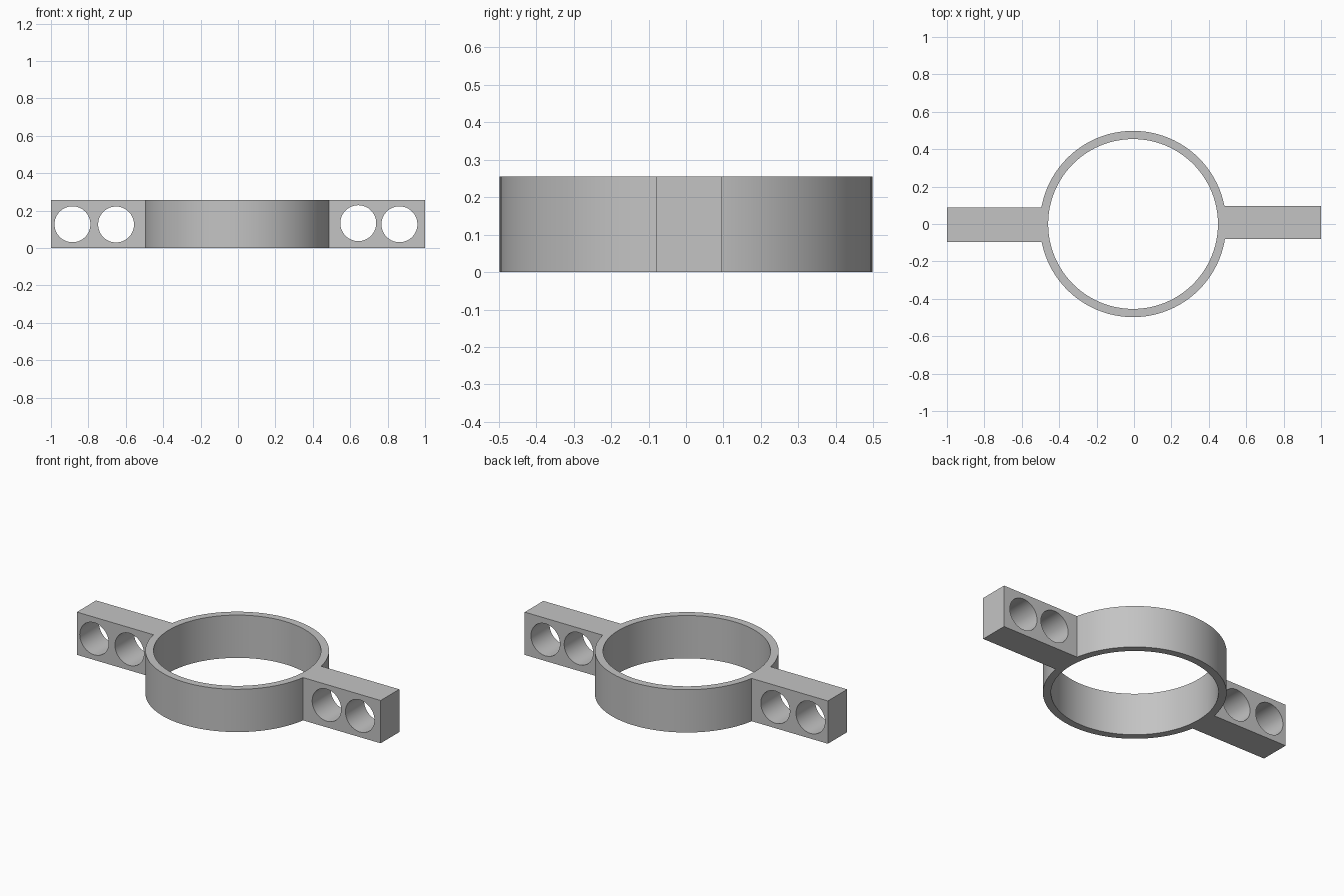
import bpy
import math

old = bpy.data.objects.get("Cube")
if old:
    bpy.data.objects.remove(old)

H = 0.256          # height of the whole clamp
CX = -0.005        # ring centre

grey = bpy.data.materials.new("plain grey")
grey.use_nodes = True
grey.diffuse_color = (0.55, 0.55, 0.55, 1)
grey.node_tree.nodes["Principled BSDF"].inputs["Base Color"].default_value = (0.55, 0.55, 0.55, 1)


def cylinder(name, radius, depth, loc, rot=(0, 0, 0), sides=96):
    bpy.ops.mesh.primitive_cylinder_add(vertices=sides, radius=radius, depth=depth,
                                        location=loc, rotation=rot)
    ob = bpy.context.object
    ob.name = name
    ob.data.materials.append(grey)
    return ob


def box(name, x0, x1, y0, y1):
    bpy.ops.mesh.primitive_cube_add(size=1, location=((x0 + x1) / 2, (y0 + y1) / 2, H / 2))
    ob = bpy.context.object
    ob.name = name
    ob.scale = (x1 - x0, y1 - y0, H)
    bpy.ops.object.transform_apply(location=False, rotation=False, scale=True)
    ob.data.materials.append(grey)
    return ob


def combine(target, tool, operation):
    mod = target.modifiers.new(operation.lower(), 'BOOLEAN')
    mod.operation = operation
    mod.solver = 'EXACT'
    mod.object = tool
    bpy.context.view_layer.objects.active = target
    bpy.ops.object.modifier_apply(modifier=mod.name)
    bpy.data.objects.remove(tool)


# Ring body with a side arm on each side, inner ends buried in the ring wall
clamp = cylinder("clamp_ring", 0.498, H, (CX, 0, H / 2))
combine(clamp, box("right_arm", -1, -0.47, -0.095, 0.087), 'UNION')
combine(clamp, box("left_arm", 0.46, 1, -0.08, 0.096), 'UNION')

# Central bore
combine(clamp, cylinder("bore", 0.454, 1, (CX, 0, H / 2)), 'DIFFERENCE')

# Two bolt holes through each arm
for x, z in ((-0.885, 0.127), (-0.652, 0.126), (0.643, 0.133), (0.863, 0.127)):
    hole = cylinder("bolt_hole", 0.096, 1, (x, 0, z), (math.pi / 2, 0, 0), 64)
    combine(clamp, hole, 'DIFFERENCE')

# Smooth round walls, crisp edges
bpy.ops.object.select_all(action='DESELECT')
clamp.select_set(True)
bpy.context.view_layer.objects.active = clamp
bpy.ops.object.shade_smooth_by_angle(angle=math.radians(30))
